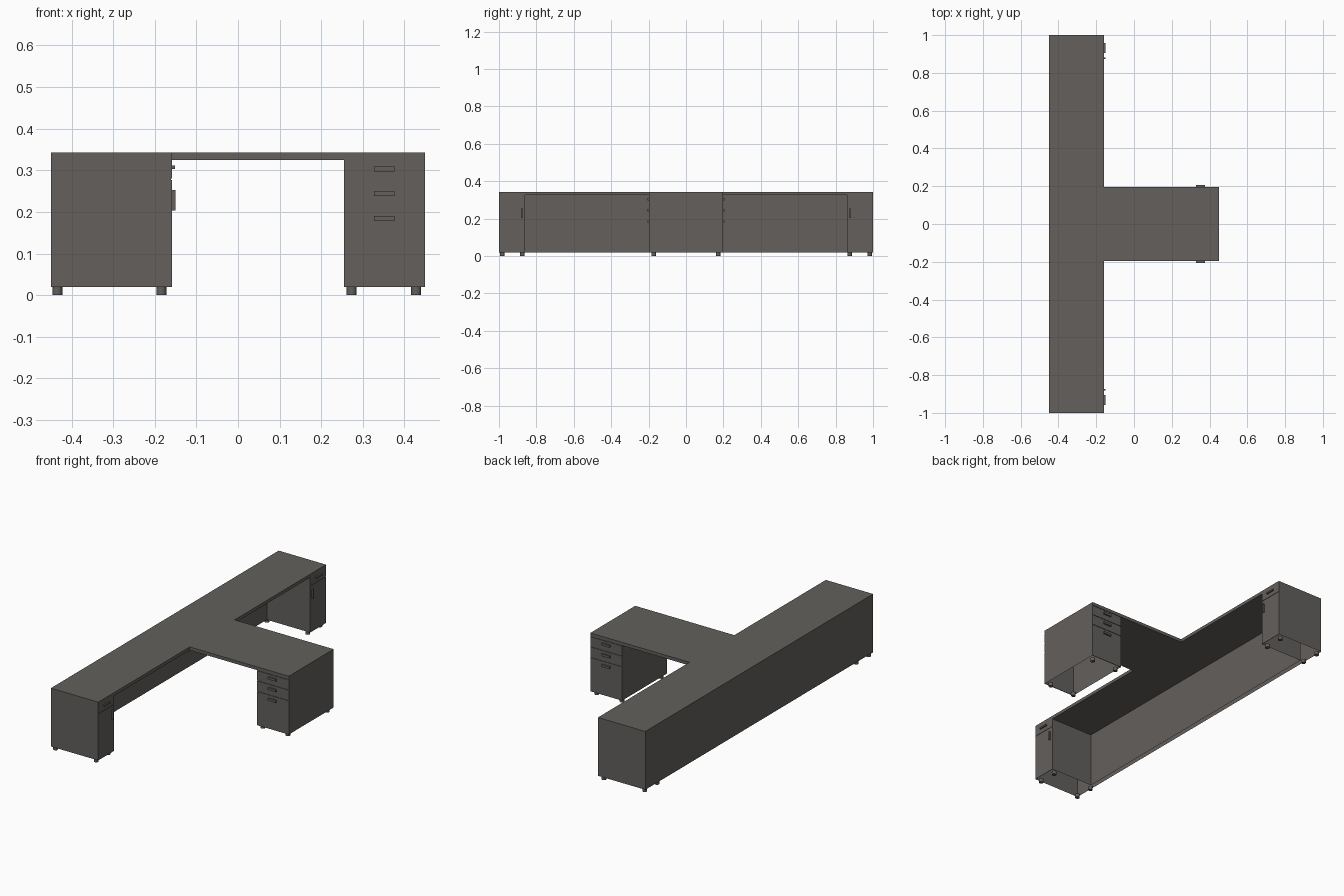
import bpy, bmesh

if "Cube" in bpy.data.objects:
    bpy.data.objects.remove(bpy.data.objects["Cube"])

# One warm grey for the whole desk
grey = bpy.data.materials.new("warm_grey")
grey.diffuse_color = (0.125, 0.117, 0.108, 1)
grey.use_nodes = True
grey.node_tree.nodes["Principled BSDF"].inputs["Base Color"].default_value = grey.diffuse_color

TOP, SLAB, FLOOR = 0.343, 0.325, 0.019     # desktop, its underside, cabinet bottoms
BACK, FRONT, TIP = -0.45, -0.159, 0.45     # x of back, long bar front, branch end
HALF = 0.197                               # half width of the branch


def finish(name, bm):
    me = bpy.data.meshes.new(name)
    bmesh.ops.recalc_face_normals(bm, faces=bm.faces)
    bm.to_mesh(me)
    bm.free()
    me.materials.append(grey)
    ob = bpy.data.objects.new(name, me)
    bpy.context.collection.objects.link(ob)
    return ob


def prism(name, outline, z0, z1, caps=True):
    """Extrude a plan outline; without caps it is a hollow wall."""
    bm = bmesh.new()
    lo = [bm.verts.new((x, y, z0)) for x, y in outline]
    hi = [bm.verts.new((x, y, z1)) for x, y in outline]
    n = len(outline)
    for i in range(n):
        j = (i + 1) % n
        bm.faces.new((lo[i], lo[j], hi[j], hi[i]))
    if caps:
        bm.faces.new(lo[::-1])
        bm.faces.new(hi)
    return finish(name, bm)


def box(name, x0, x1, y0, y1, z0, z1):
    y0, y1 = sorted((y0, y1))
    return prism(name, [(x0, y0), (x1, y0), (x1, y1), (x0, y1)], z0, z1)


def foot(name, x, y):
    bm = bmesh.new()
    bmesh.ops.create_cone(bm, cap_ends=True, segments=16, radius1=0.012,
                          radius2=0.012, depth=FLOOR)
    bmesh.ops.translate(bm, verts=bm.verts, vec=(x, y, FLOOR / 2))
    ob = finish(name, bm)
    for p in ob.data.polygons:
        p.use_smooth = len(p.vertices) == 4
    ob.data.set_sharp_from_angle(angle=0.6)


# T-shaped desktop
prism("desktop", [(BACK, -1), (FRONT, -1), (FRONT, -HALF), (TIP, -HALF),
                  (TIP, HALF), (FRONT, HALF), (FRONT, 1), (BACK, 1)], SLAB, TOP)

# Back panel and both end cabinets: one C-shaped hollow shell, open below
INNER, CAB, FACE = -0.425, 0.86, -0.161
prism("end_cabinets_and_back_panel",
      [(BACK, -1), (FACE, -1), (FACE, -CAB), (INNER, -CAB),
       (INNER, CAB), (FACE, CAB), (FACE, 1), (BACK, 1)], FLOOR, SLAB, caps=False)

# Drawer pedestal under the branch, open below
PX = 0.255
PY = HALF - 0.003
prism("drawer_pedestal", [(PX, -PY), (TIP, -PY), (TIP, PY), (PX, PY)],
      FLOOR, SLAB, caps=False)

for s, side in ((-1, "front"), (1, "rear")):
    # Pedestal drawers with pulls on both sides
    for i, (z0, z1, hz) in enumerate(((FLOOR, 0.206, 0.184),
                                      (0.209, 0.265, 0.244),
                                      (0.268, 0.322, 0.303))):
        box(f"{side}_drawer_{i}", PX, TIP, s * PY, s * HALF, z0, z1)
        box(f"{side}_drawer_pull_{i}", 0.327, 0.376, s * HALF, s * (HALF + 0.009),
            hz - 0.006, hz + 0.006)
    # End cabinet drawer, door and their pulls
    box(f"{side}_cabinet_door", FACE, FRONT, s * CAB, s * 1, FLOOR, 0.277)
    box(f"{side}_cabinet_drawer", FACE, FRONT, s * CAB, s * 1, 0.280, SLAB)
    box(f"{side}_cabinet_drawer_pull", FRONT, -0.151, s * 0.905, s * 0.957, 0.303, 0.311)
    box(f"{side}_cabinet_door_pull", FRONT, -0.150, s * 0.874, s * 0.882, 0.204, 0.253)
    # Feet
    for x in (-0.434, -0.184):
        for y in (0.875, 0.982):
            foot(f"{side}_cabinet_foot", x, s * y)
    for x in (0.273, 0.428):
        foot(f"{side}_pedestal_foot", x, s * 0.172)
